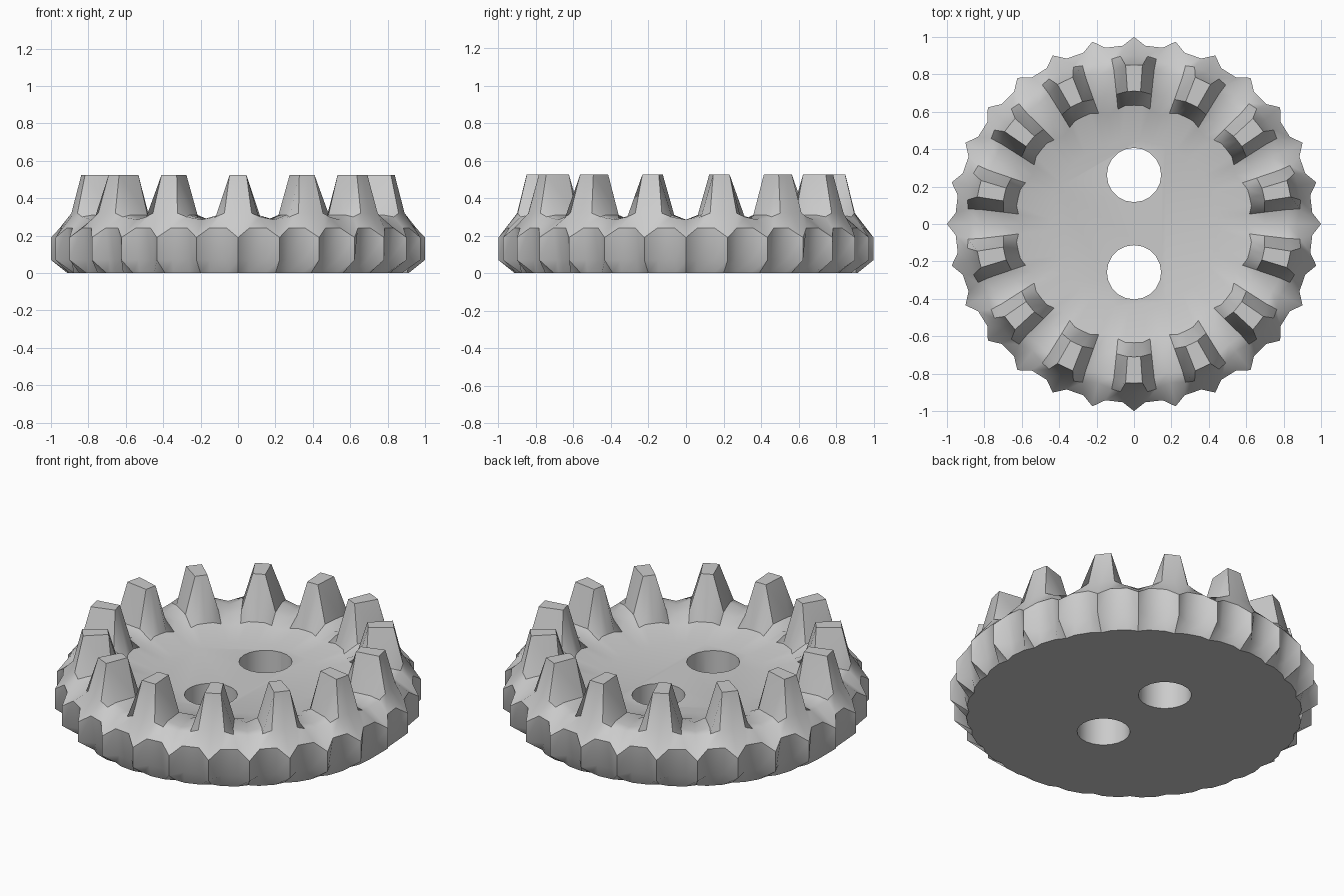
import bpy, bmesh
from math import pi, cos, sin, radians

if "Cube" in bpy.data.objects:
    bpy.data.objects.remove(bpy.data.objects["Cube"])

TEETH = 14
STEP = 2 * pi / TEETH

# Cross-section rings: (angle fraction, radius, z) at tooth centre, tooth edge, root, gap centre
RINGS = [
    [(0, .90, 0), (.14, .915, 0), (.36, .915, 0), (.5, .90, 0)],              # underside edge
    [(0, 1, .07), (.14, .93, .07), (.36, .93, .07), (.5, 1, .07)],            # flute bottoms
    [(0, 1, .19), (.14, .955, .24), (.36, .955, .24), (.5, 1, .19)],          # flute arches
    [(0, .90, .32), (.18, .90, .32), (.30, .89, .30), (.5, .87, .285)],       # outer tooth base
    [(0, .85, .525), (.118, .85, .525), (.29, .83, .31), (.5, .82, .285)],    # outer tooth tip
    [(0, .71, .525), (.11, .71, .525), (.30, .70, .31), (.5, .70, .285)],     # inner tooth tip
    [(0, .635, .27), (.16, .635, .27), (.31, .62, .265), (.5, .60, .26)],     # inner tooth base
    [(0, .45, .225), (.14, .45, .225), (.36, .45, .225), (.5, .45, .225)],    # dished floor
]


def full_ring(bm, half):
    """Mirror half a tooth pitch, then repeat it round the circle."""
    c, a, b, g = half
    pitch = [c, a, b, g, (1 - b[0], *b[1:]), (1 - a[0], *a[1:])]
    verts = []
    for k in range(TEETH):
        for f, r, z in pitch:
            ang = pi / 2 + (k + f) * STEP
            verts.append(bm.verts.new((r * cos(ang), r * sin(ang), z)))
    return verts


# Toothed disc with fluted rim
bm = bmesh.new()
loops = [full_ring(bm, h) for h in RINGS]
n = len(loops[0])
for low, up in zip(loops, loops[1:]):
    for i in range(n):
        j = (i + 1) % n
        bm.faces.new((low[i], low[j], up[j], up[i]))
bm.faces.new(loops[0][::-1])
bm.faces.new(loops[-1])
bmesh.ops.recalc_face_normals(bm, faces=bm.faces)
mesh = bpy.data.meshes.new("toothed_disc")
bm.to_mesh(mesh)
bm.free()
disc = bpy.data.objects.new("toothed_disc", mesh)
bpy.context.collection.objects.link(disc)

# Two through holes
for y in (.262, -.258):
    bpy.ops.mesh.primitive_cylinder_add(vertices=20, radius=.145, depth=1, location=(0, y, .1))
    cutter = bpy.context.object
    cutter.name = "hole_cutter"
    cutter.hide_render = True
    mod = disc.modifiers.new("hole", 'BOOLEAN')
    mod.operation = 'DIFFERENCE'
    mod.solver = 'EXACT'
    mod.object = cutter
    bpy.ops.object.select_all(action='DESELECT')
    bpy.context.view_layer.objects.active = disc
    disc.select_set(True)
    bpy.ops.object.modifier_apply(modifier=mod.name)
    bpy.data.objects.remove(cutter)

bpy.ops.object.shade_smooth_by_angle(angle=radians(40))
